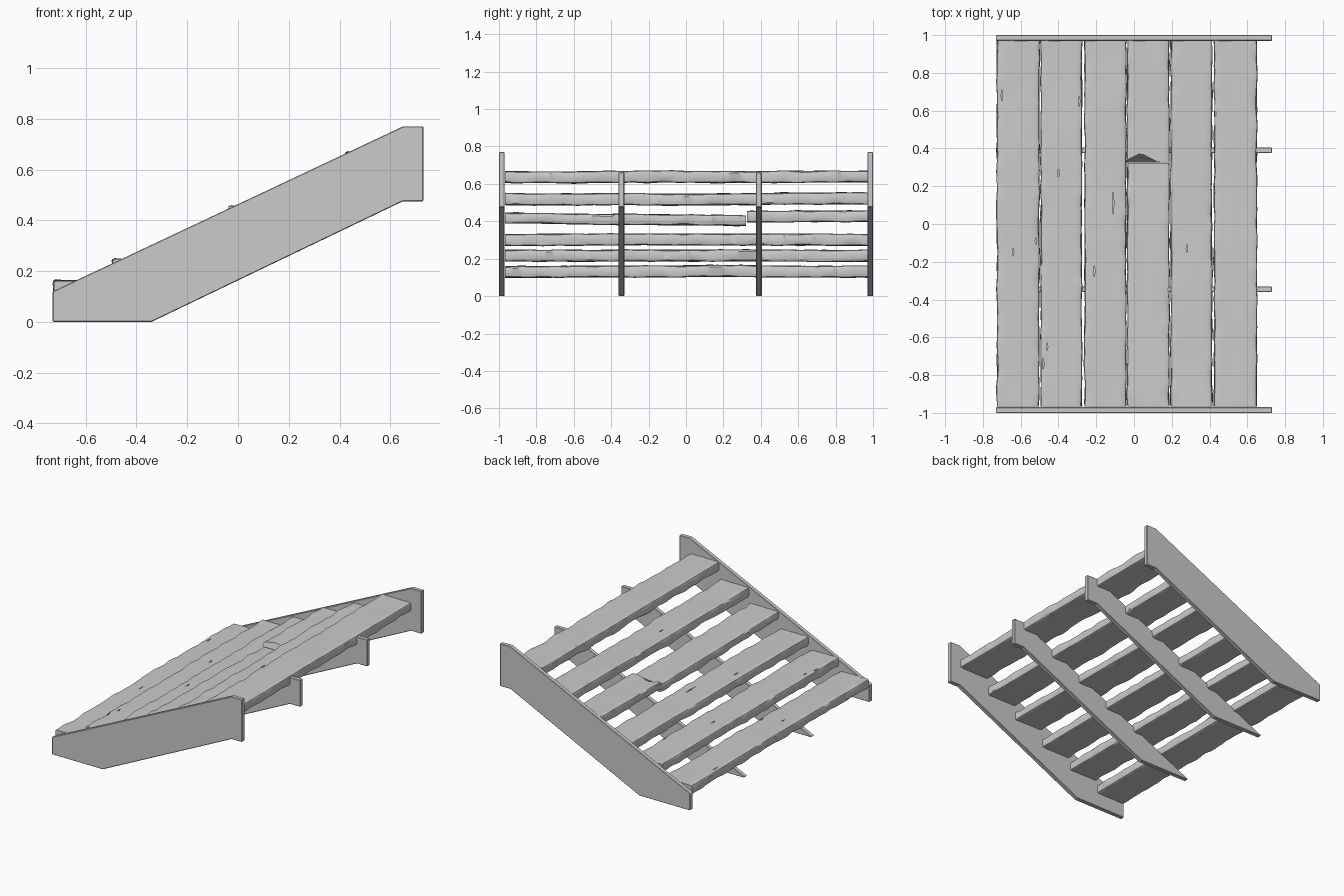
import bpy, bmesh
from mathutils import Vector, noise

if "Cube" in bpy.data.objects:
    bpy.data.objects.remove(bpy.data.objects["Cube"])


def make_object(name, bm):
    bmesh.ops.recalc_face_normals(bm, faces=bm.faces)
    mesh = bpy.data.meshes.new(name)
    bm.to_mesh(mesh)
    bm.free()
    ob = bpy.data.objects.new(name, mesh)
    bpy.context.collection.objects.link(ob)
    return ob


def smooth(ob, degrees=0.6):
    bpy.ops.object.select_all(action='DESELECT')
    ob.select_set(True)
    bpy.context.view_layer.objects.active = ob
    bpy.ops.object.shade_smooth_by_angle(angle=degrees)


def stringer(name, profile, y, thick=0.03):
    """Sloping side board: a profile in x/z extruded along y."""
    bm = bmesh.new()
    face = bm.faces.new([bm.verts.new((x, y - thick / 2, z)) for x, z in profile])
    moved = bmesh.ops.extrude_face_region(bm, geom=[face])
    bmesh.ops.translate(bm, vec=(0, thick, 0),
                        verts=[v for v in moved['geom'] if isinstance(v, bmesh.types.BMVert)])
    ob = make_object(name, bm)
    bev = ob.modifiers.new("edge", 'BEVEL')
    bev.width, bev.segments = 0.003, 1
    return ob


def plank_section(w, h, r=0.012, n=8):
    """Rectangle with cut corners and extra points across top and bottom."""
    a, b = w / 2, h / 2
    top = [(-a + r + (w - 2 * r) * i / n, b) for i in range(n + 1)]
    bottom = [(-x, -z) for x, z in top]
    return top + [(a - r * .3, b - r * .3), (a, b - r), (a, -b + r), (a - r * .3, -b + r * .3)] \
        + bottom + [(-a + r * .3, -b + r * .3), (-a, -b + r), (-a, b - r), (-a + r * .3, b - r * .3)]


def plank(name, x0, x1, z0, z1, y0, y1, seed, drop=0.0, chip0=None):
    """Weathered board along y; drop lowers its far end, chip0 breaks its near end."""
    w, h = x1 - x0, z1 - z0
    sec = plank_section(w, h)
    rings = max(12, int((y1 - y0) * 45))
    bm = bmesh.new()
    loops = []
    for k in range(rings + 1):
        t = k / rings
        loop = []
        for px, pz in sec:
            start = y0 + (chip0(px / w) if chip0 and pz > h * .35 else 0)
            y = start + (y1 - start) * t
            side = 1 if px > 0 else -1
            # slow warp, and finer wear towards the long edges
            warp = 0.006 * noise.noise(Vector((seed * 7.3, y * 1.6, 0)))
            edge = abs(px) > w * .43
            fine = noise.noise(Vector((seed * 5.1 + side * 3, y * 11, pz * 25)))
            amp = 0.006 if edge else 0.002
            if not edge:
                fine = noise.noise(Vector((px * 22 + seed, y * 3, pz * 30)))
            loop.append(bm.verts.new((
                (x0 + x1) / 2 + px + (side * (0.006 * fine - 0.001) if edge else 0),
                y,
                (z0 + z1) / 2 + pz + warp + amp * fine * (1 if pz > 0 else -1) - drop * t)))
        loops.append(loop)
    m = len(sec)
    for a, b in zip(loops, loops[1:]):
        for i in range(m):
            bm.faces.new((a[i], a[(i + 1) % m], b[(i + 1) % m], b[i]))
    bm.faces.new(loops[0])
    bm.faces.new(loops[-1])
    ob = make_object(name, bm)
    smooth(ob)
    return ob


def cut_cracks(plank_ob, spots, z):
    """Narrow diamond-shaped splits in the top face."""
    bm = bmesh.new()
    for x, y, length in spots:
        ring = [(x, y - length / 2), (x + .004, y), (x, y + length / 2), (x - .004, y)]
        hi = [bm.verts.new((u, v, z + .03)) for u, v in ring]
        lo = [bm.verts.new((u, v, z - .018)) for u, v in ring]
        bm.faces.new(hi)
        bm.faces.new(lo[::-1])
        for i in range(4):
            j = (i + 1) % 4
            bm.faces.new((hi[i], lo[i], lo[j], hi[j]))
    cutter = make_object(plank_ob.name + "_crack_cutter", bm)
    cutter.hide_render = True
    cutter.hide_set(True)
    mod = plank_ob.modifiers.new("cracks", 'BOOLEAN')
    mod.operation, mod.object = 'DIFFERENCE', cutter


# Side and inner stringers
outer = [(-.73, 0), (-.34, 0), (.65, .475), (.73, .475), (.73, .77), (.65, .77), (-.73, .12)]
inner = outer[:4] + [(.73, .66), (.65, .66), (-.73, .008)]
stringer("left_side_board", outer, -.985)
stringer("right_side_board", outer, .985)
stringer("inner_support_left", inner, -.345)
stringer("inner_support_right", inner, .39)

# Treads: x range, top height, cracks as (x, y, length)
treads = [
    (-.727, -.50, .165, [(-.70, .68, .06), (-.64, -.15, .05), (-.52, -.09, .04)]),
    (-.495, -.275, .248, [(-.40, .27, .06), (-.46, -.65, .05), (-.48, -.74, .06), (-.29, .65, .06)]),
    (-.263, -.04, .335, [(-.11, .11, .12), (-.21, -.25, .06)]),
    None,
    (.193, .415, .553, [(.28, -.13, .05)]),
    (.423, .652, .67, []),
]
for i, spec in enumerate(treads):
    if spec:
        x0, x1, top, cracks = spec
        ob = plank(f"tread_{i + 1}", x0, x1, top - .064, top - .002, -.967, .972, i + 1)
        if cracks:
            cut_cracks(ob, cracks, top)

# Broken fourth tread: sagging long piece and splintered short piece
plank("broken_tread_long", -.037, .188, .388, .444, -.967, .322, 4, drop=.012)
plank("broken_tread_short", -.037, .188, .398, .458, .326, .972, 9,
      chip0=lambda u: max(0, .05 - .12 * abs(u + .18)))
